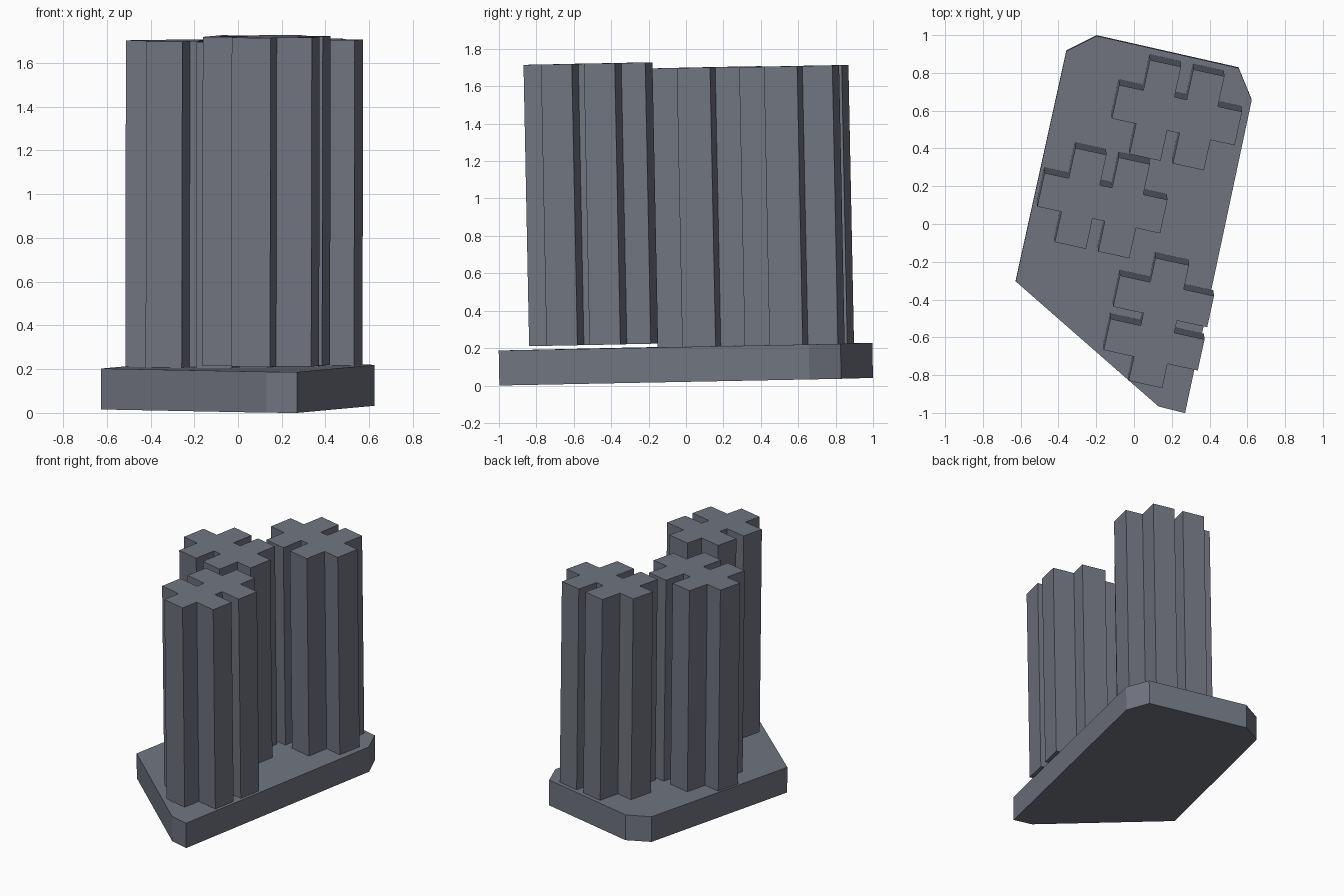
import bpy, bmesh
from math import radians
from mathutils import Matrix

if "Cube" in bpy.data.objects:
    bpy.data.objects.remove(bpy.data.objects["Cube"])

# Whole model leans very slightly
LEAN = (Matrix.Translation((0, 0, 0.0205))
        @ Matrix.Rotation(0.02, 4, 'X') @ Matrix.Rotation(0.002, 4, 'Y'))

# Dark slate grey for every part
slate = bpy.data.materials.new("slate_grey")
slate.diffuse_color = (0.163, 0.176, 0.214, 1)
slate.use_nodes = True
slate.node_tree.nodes["Principled BSDF"].inputs["Base Color"].default_value = slate.diffuse_color


def prism(name, outline, z0, z1, place=Matrix()):
    """Extrude a flat outline from z0 to z1, then place it and lean it."""
    bm = bmesh.new()
    face = bm.faces.new([bm.verts.new((x, y, z0)) for x, y in outline])
    ext = bmesh.ops.extrude_face_region(bm, geom=[face])
    for v in ext["geom"]:
        if isinstance(v, bmesh.types.BMVert):
            v.co.z = z1
    bmesh.ops.recalc_face_normals(bm, faces=bm.faces)
    bm.transform(LEAN @ place)
    mesh = bpy.data.meshes.new(name)
    bm.to_mesh(mesh)
    bm.free()
    mesh.materials.append(slate)
    obj = bpy.data.objects.new(name, mesh)
    bpy.context.collection.objects.link(obj)
    return obj


# Ground slab with clipped corners
prism("ground_slab",
      [(-0.627, -0.30), (0.13, -0.963), (0.27, -0.998), (0.623, 0.66),
       (0.553, 0.83), (-0.198, 1.0), (-0.358, 0.92)], 0, 0.187)

# Tower plan: one quarter profile mirrored into a long bar with two cross lobes
quarter = [(0.333, 0.091), (0.202, 0.091), (0.202, 0.255),
           (0.033, 0.255), (0.033, 0.091)]
half = quarter + [(-x, y) for x, y in reversed(quarter)]
plan = half + [(x, -y) for x, y in reversed(half)]

# Three towers: name, centre, turn, bottom, top
for name, cx, cy, turn, z0, z1 in [
        ("back_tower", 0.224, 0.610, -12.3, 0.175, 1.676),
        ("left_tower", -0.171, 0.144, -12.3, 0.175, 1.678),
        ("front_tower", 0.128, -0.490, 77.7, 0.207, 1.711)]:
    place = Matrix.Translation((cx, cy, 0)) @ Matrix.Rotation(radians(turn), 4, 'Z')
    prism(name, plan, z0, z1, place)
